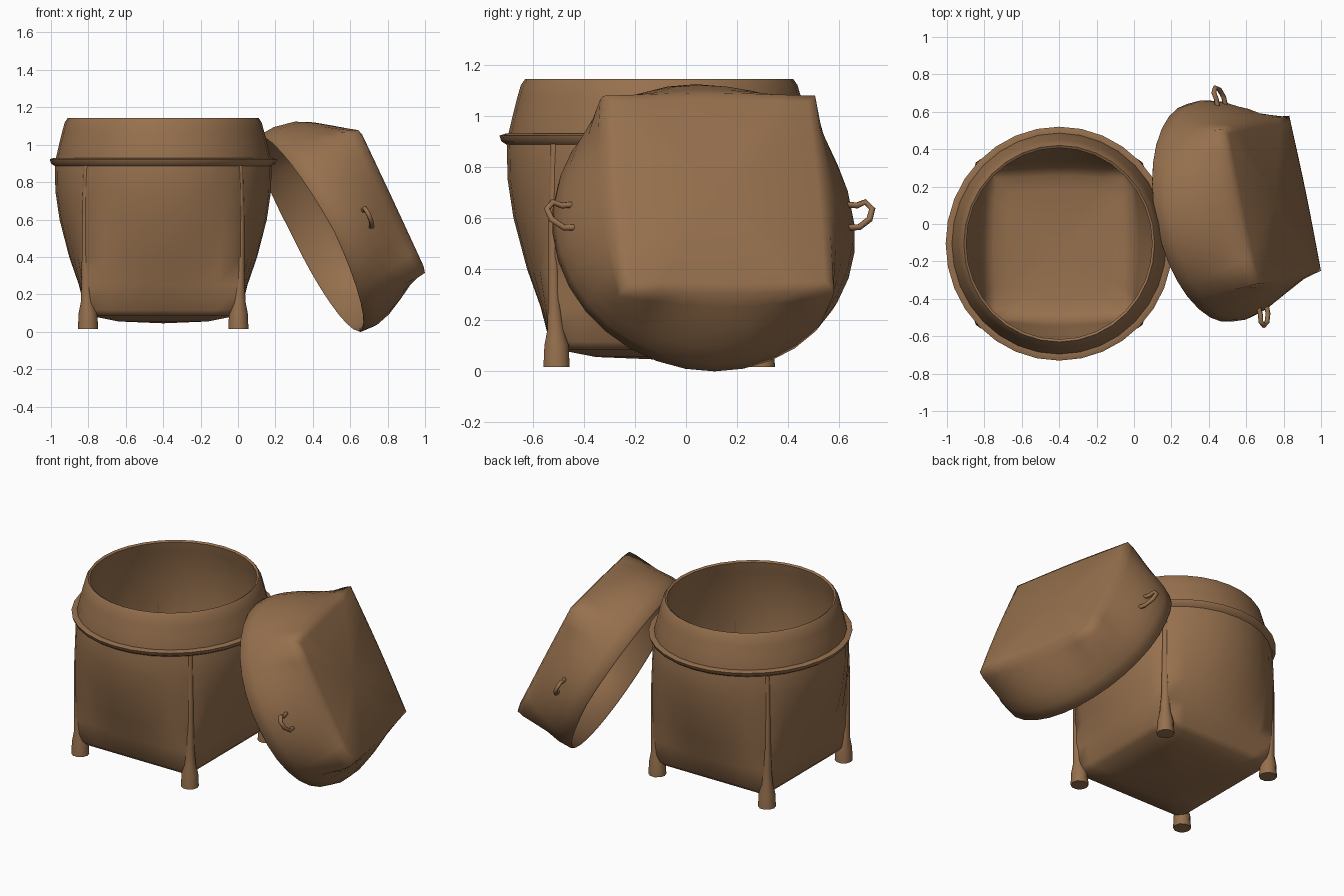
import bpy, bmesh, math
from mathutils import Matrix, Vector

if "Cube" in bpy.data.objects:
    bpy.data.objects.remove(bpy.data.objects["Cube"])

brown = bpy.data.materials.new("woven brown")
brown.diffuse_color = (0.305, 0.162, 0.075, 1)
brown.use_nodes = True
brown.node_tree.nodes["Principled BSDF"].inputs["Base Color"].default_value = brown.diffuse_color
N = 32


def finish(name, bm, matrix, angle=38):
    bmesh.ops.recalc_face_normals(bm, faces=bm.faces)
    me = bpy.data.meshes.new(name)
    bm.to_mesh(me)
    bm.free()
    me.materials.append(brown)
    for p in me.polygons:
        p.use_smooth = True
    me.set_sharp_from_angle(angle=math.radians(angle))
    ob = bpy.data.objects.new(name, me)
    ob.matrix_world = matrix
    bpy.context.collection.objects.link(ob)
    return ob


def ring(bm, z, circle, square, k, ys):
    # k blends from a circle (0) to a square (1)
    out = []
    for i in range(N):
        a = 2 * math.pi * i / N
        c, s = math.cos(a), math.sin(a)
        r = circle * (1 - k) + k * square / max(abs(c), abs(s))
        out.append(bm.verts.new((r * c, r * s * ys, z)))
    return out


def loft(name, rings, matrix, ys=1.0, ends=None, closed=False, angle=38):
    bm = bmesh.new()
    loops = [ring(bm, *r, ys) for r in rings]
    pairs = list(zip(loops, loops[1:]))
    if closed:
        pairs.append((loops[-1], loops[0]))
    for a, b in pairs:
        for i in range(N):
            j = (i + 1) % N
            bm.faces.new((a[i], a[j], b[j], b[i]))
    if ends:
        for loop, z in ((loops[0], ends[0]), (loops[-1], ends[1])):
            mid = bm.verts.new((0, 0, z))
            for i in range(N):
                bm.faces.new((loop[i], loop[(i + 1) % N], mid))
    return finish(name, bm, matrix, angle)


def tube(name, points, radius, matrix):
    cu = bpy.data.curves.new(name, 'CURVE')
    cu.dimensions = '3D'
    cu.bevel_depth = radius
    cu.bevel_resolution = 1
    sp = cu.splines.new('POLY')
    sp.points.add(len(points) - 1)
    for p, co in zip(sp.points, points):
        p.co = (*co, 1)
    cu.materials.append(brown)
    ob = bpy.data.objects.new(name, cu)
    ob.matrix_world = matrix
    bpy.context.collection.objects.link(ob)


base = Matrix.Translation((-0.40, -0.105, 0))

# hollow basket: square foot rising to a round tapered neck
loft("basket_body", [
    (0.055, 0.30, 0.24, 1), (0.085, 0.44, 0.39, 1), (0.115, 0.44, 0.417, 1),
    (0.25, 0.59, 0.42, 0.82),
    (0.40, 0.592, 0.42, 0.52), (0.60, 0.592, 0.42, 0.22), (0.75, 0.588, 0.42, 0.07),
    (0.90, 0.58, 0.42, 0), (1.0, 0.557, 0.42, 0), (1.07, 0.54, 0.42, 0),
    (1.12, 0.526, 0.42, 0), (1.143, 0.51, 0.42, 0), (1.135, 0.497, 0.42, 0),
    (1.07, 0.51, 0.42, 0), (0.90, 0.555, 0.42, 0), (0.60, 0.567, 0.40, 0.22),
    (0.40, 0.565, 0.40, 0.52), (0.25, 0.555, 0.395, 0.8), (0.14, 0.53, 0.385, 0.9),
    (0.11, 0.45, 0.34, 0.9), (0.095, 0.35, 0.26, 0.8)],
    base, 1.03, ends=(0.045, 0.085), angle=65)

# thin flared ledge around the shoulder
loft("shoulder_ledge", [
    (0.88, 0.57, 0, 0), (0.90, 0.60, 0, 0), (0.922, 0.607, 0, 0),
    (0.93, 0.585, 0, 0), (0.925, 0.56, 0, 0)], base, 1.03, closed=True, angle=60)

# four slim corner ridges that end in round feet
for sx, nx in ((-1, "left"), (1, "right")):
    for sy, ny in ((-1, "front"), (1, "back")):
        bm = bmesh.new()
        rows = []
        for z, r, d in ((0.015, 0.054, 0.402), (0.10, 0.05, 0.402), (0.16, 0.035, 0.405),
                        (0.28, 0.024, 0.412), (0.60, 0.018, 0.416), (0.89, 0.016, 0.41)):
            rows.append([bm.verts.new((sx * d + r * math.cos(i * math.pi / 5),
                                       sy * d + r * math.sin(i * math.pi / 5), z))
                         for i in range(10)])
        for a, b in zip(rows, rows[1:]):
            for i in range(10):
                j = (i + 1) % 10
                bm.faces.new((a[i], a[j], b[j], b[i]))
        bm.faces.new(rows[0])
        bm.faces.new(rows[-1])
        finish(f"{ny}_{nx}_leg", bm, base, 50)

# lid frame: local z is the lid axis, local y runs between the handles
u = Vector((-0.2, 0.98, 0)).normalized()
w = Vector((0.42, 0.087, -0.9)).normalized()
n = w.cross(u).normalized()
lid = Matrix((w, u, n)).transposed().to_4x4()
lid.translation = (0.405, 0.06, 0.535)

# hollow lid: round rim closing to a softened square top
lid_ob = loft("lid", [
    (0.36, 0.38, 0.35, 0.9), (0.335, 0.54, 0.395, 0.85), (0.25, 0.575, 0.405, 0.5),
    (0.15, 0.58, 0.405, 0.2),
    (0.0, 0.575, 0.42, 0), (-0.008, 0.585, 0.42, 0), (0.0, 0.594, 0.42, 0),
    (0.08, 0.602, 0.42, 0.02), (0.16, 0.602, 0.425, 0.15), (0.25, 0.60, 0.43, 0.42),
    (0.33, 0.595, 0.43, 0.75), (0.375, 0.58, 0.424, 0.93), (0.39, 0.53, 0.39, 0.95)],
    lid, ends=(0.365, 0.395), angle=70)
# upper half of the rim dips toward the basket
for v in lid_ob.data.vertices:
    if v.co.z < 0.1 and v.co.x < 0:
        v.co.z += 0.06 * v.co.x

# cord loops on both sides of the lid
for s, nm in ((-1, "front"), (1, "back")):
    tube(f"{nm}_lid_handle",
         [(x, s * y, 0.19) for x, y in ((-0.04, 0.54), (-0.035, 0.59), (-0.05, 0.625),
                                        (-0.02, 0.65), (0.025, 0.635),
                                        (0.06, 0.59), (0.06, 0.54))], 0.013, lid)
